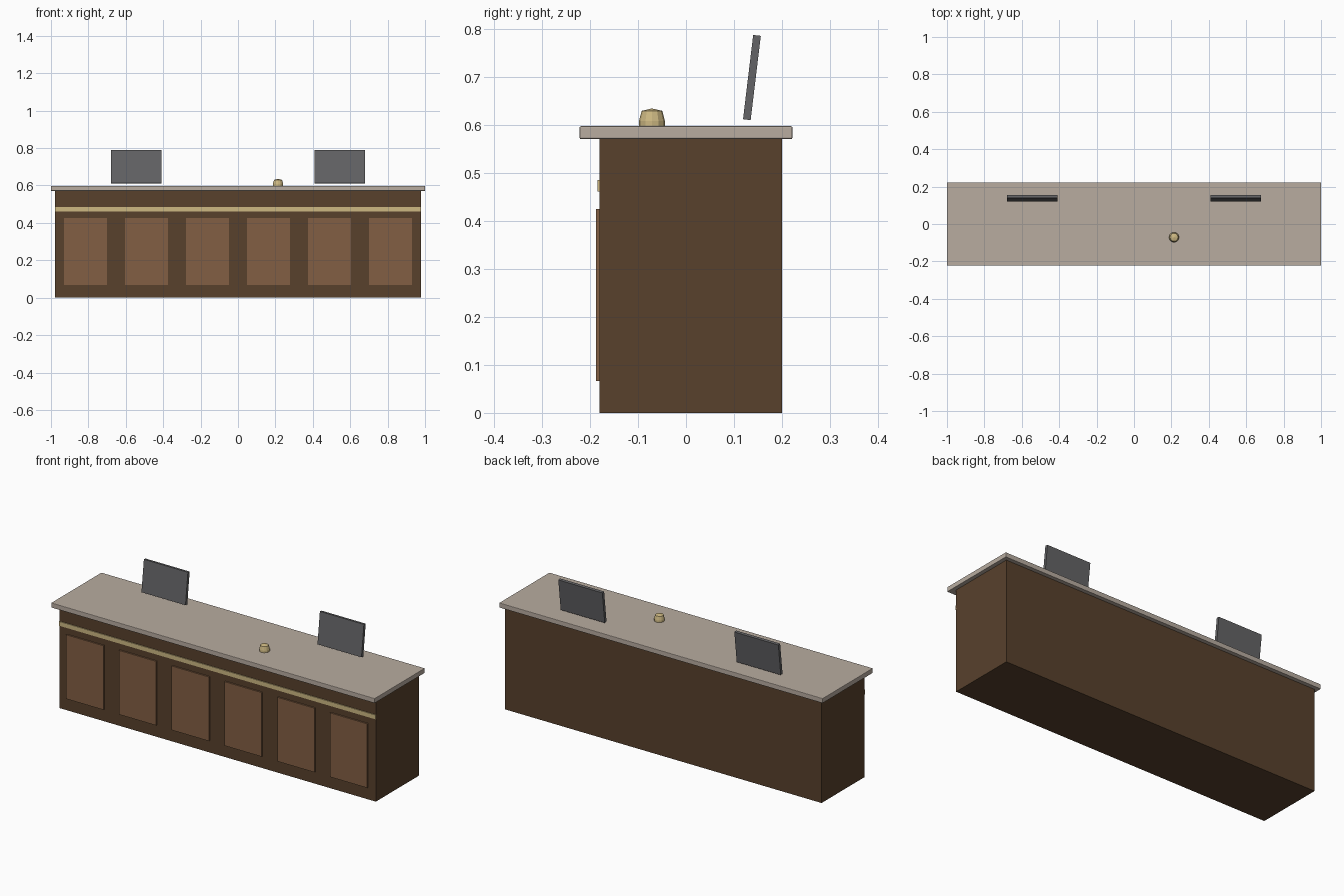
import bpy, bmesh, math

if "Cube" in bpy.data.objects:
    bpy.data.objects.remove(bpy.data.objects["Cube"])


def material(name, r, g, b):
    """Flat colour given as 0-255 sRGB, stored as linear."""
    m = bpy.data.materials.new(name)
    lin = [((c / 255 + 0.055) / 1.055) ** 2.4 for c in (r, g, b)]
    m.diffuse_color = (*lin, 1)
    m.use_nodes = True
    m.node_tree.nodes["Principled BSDF"].inputs["Base Color"].default_value = m.diffuse_color
    return m


DARK_WOOD = material("dark_wood", 88, 65, 44)
PANEL_WOOD = material("panel_wood", 130, 95, 67)
STONE = material("stone", 184, 172, 160)
BRASS = material("brass", 205, 184, 130)
SCREEN = material("screen_grey", 100, 100, 102)


def box(name, lo, hi, mat, bevel=0, tilt=0):
    """Box between two corners, optionally tilted about x and bevelled."""
    size = [b - a for a, b in zip(lo, hi)]
    bm = bmesh.new()
    bmesh.ops.create_cube(bm, size=1)
    bmesh.ops.scale(bm, vec=size, verts=bm.verts)
    me = bpy.data.meshes.new(name)
    bm.to_mesh(me)
    bm.free()
    me.materials.append(mat)
    ob = bpy.data.objects.new(name, me)
    ob.location = [(a + b) / 2 for a, b in zip(lo, hi)]
    ob.rotation_euler.x = tilt
    bpy.context.collection.objects.link(ob)
    if bevel:
        mod = ob.modifiers.new("bevel", 'BEVEL')
        mod.width = bevel
        mod.segments = 2
    return ob


def lathe(name, profile, sides, location, mat):
    """Spin an (r, z) profile; the last point is the apex."""
    bm = bmesh.new()
    rings = [[bm.verts.new((r * math.cos(2 * math.pi * i / sides),
                            r * math.sin(2 * math.pi * i / sides), z))
              for i in range(sides)] for r, z in profile[:-1]]
    apex = bm.verts.new((0, 0, profile[-1][1]))
    bm.faces.new(rings[0][::-1])
    for i in range(sides):
        j = (i + 1) % sides
        for a, b in zip(rings, rings[1:]):
            bm.faces.new((a[i], a[j], b[j], b[i]))
        bm.faces.new((rings[-1][i], rings[-1][j], apex))
    me = bpy.data.meshes.new(name)
    bm.to_mesh(me)
    bm.free()
    me.materials.append(mat)
    ob = bpy.data.objects.new(name, me)
    ob.location = location
    bpy.context.collection.objects.link(ob)
    return ob


# Counter body and worktop
box("counter_body", (-0.978, -0.18, 0), (0.978, 0.2, 0.572), DARK_WOOD)
box("worktop", (-1, -0.222, 0.571), (1, 0.222, 0.598), STONE, bevel=0.003)

# Brass strip under the worktop
box("trim_strip", (-0.978, -0.185, 0.462), (0.978, -0.178, 0.486), BRASS)

# Six raised front panels
for i in range(6):
    x = (i - 2.5) * 0.3262
    box(f"front_panel_{i + 1}", (x - 0.115, -0.188, 0.067),
        (x + 0.115, -0.178, 0.425), PANEL_WOOD)

# Two screens leaning back
for side, x in (("left", -0.544), ("right", 0.544)):
    box(f"screen_{side}", (x - 0.136, 0.1295, 0.611),
        (x + 0.136, 0.1455, 0.788), SCREEN, tilt=-0.12)

# Service bell
lathe("service_bell", [(0.027, 0), (0.027, 0.011), (0.0215, 0.032), (0, 0.037)],
      12, (0.214, -0.071, 0.598), BRASS)
